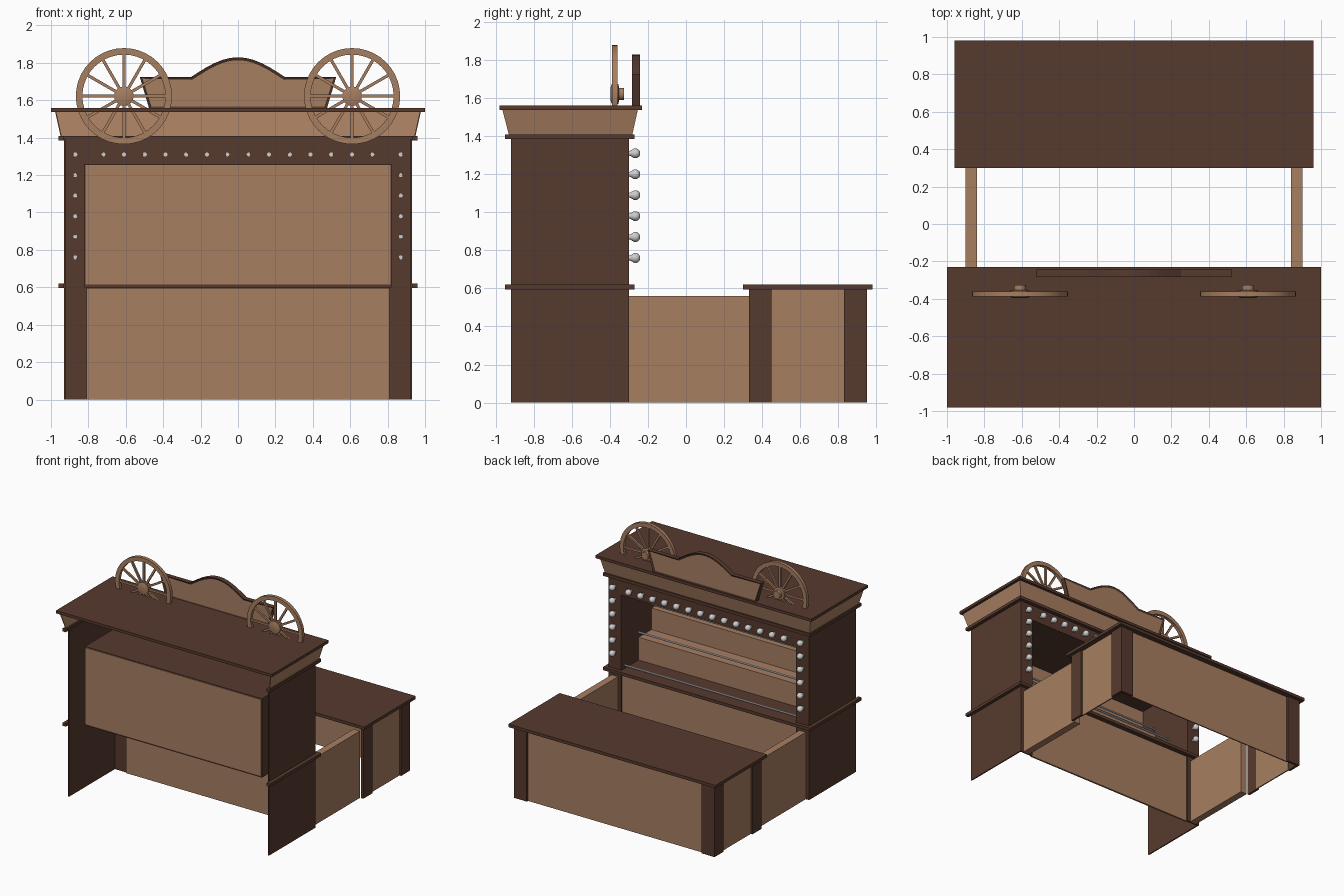
import bpy, bmesh, math
from mathutils import Matrix, Vector

if "Cube" in bpy.data.objects:
    bpy.data.objects.remove(bpy.data.objects["Cube"])


def material(name, rgb):
    m = bpy.data.materials.new(name)
    m.diffuse_color = (*rgb, 1)
    m.use_nodes = True
    m.node_tree.nodes["Principled BSDF"].inputs["Base Color"].default_value = m.diffuse_color
    return m


DARK = material("dark_wood", (0.094, 0.042, 0.027))
TAN = material("tan_wood", (0.39, 0.21, 0.12))
GREY = material("pale_grey", (0.62, 0.62, 0.62))


def finish(name, bm, *mats, smooth=False):
    bmesh.ops.recalc_face_normals(bm, faces=bm.faces)
    me = bpy.data.meshes.new(name)
    bm.to_mesh(me)
    bm.free()
    for m in mats:
        me.materials.append(m)
    ob = bpy.data.objects.new(name, me)
    bpy.context.collection.objects.link(ob)
    if smooth:
        bpy.ops.object.select_all(action='DESELECT')
        ob.select_set(True)
        bpy.context.view_layer.objects.active = ob
        bpy.ops.object.shade_smooth_by_angle(angle=math.radians(40))
    return ob


def add_box(bm, x, y, z, rot=None):
    size = Vector((x[1] - x[0], y[1] - y[0], z[1] - z[0]))
    mid = Vector((sum(x) / 2, sum(y) / 2, sum(z) / 2))
    mat = Matrix.Translation(mid) @ Matrix.Diagonal((*size, 1))
    bmesh.ops.create_cube(bm, size=1, matrix=rot @ mat if rot else mat)


def boxes(name, mat, *specs):
    bm = bmesh.new()
    for s in specs:
        add_box(bm, *s)
    return finish(name, bm, mat)


def both(*specs):
    """Each box spec plus its mirror image in x."""
    out = []
    for x, y, z in specs:
        out += [(x, y, z), ((-x[1], -x[0]), y, z)]
    return out


def lathe(bm, profile, centre, segs, closed=False):
    """Turn (radius, y) points about a y axis through centre."""
    rings = []
    for i in range(segs):
        a = 2 * math.pi * i / segs
        rings.append([bm.verts.new((centre[0] + r * math.cos(a), y,
                                    centre[1] + r * math.sin(a))) for r, y in profile])
    n = len(profile)
    for i in range(segs):
        p, q = rings[i], rings[(i + 1) % segs]
        for j in range(n if closed else n - 1):
            k = (j + 1) % n
            bm.faces.new((p[j], p[k], q[k], q[j]))
    if not closed:
        bm.faces.new([r[0] for r in rings])
        bm.faces.new([r[-1] for r in rings])


# ---- back cabinet ----
boxes("cabinet_sides", DARK, *both(((0.92, 0.93), (-0.92, -0.30), (0, 1.39))))
boxes("cabinet_face_frame", DARK,
      *both(((0.81, 0.93), (-0.315, -0.30), (0, 1.39))),
      ((-0.81, 0.81), (-0.315, -0.30), (1.25, 1.39)))
boxes("cabinet_lower_panel", TAN, ((-0.81, 0.81), (-0.325, -0.31), (0, 0.595)))
for label, z in (("waist", (0.595, 0.62)), ("upper", (1.385, 1.41))):
    boxes(label + "_trim", DARK, *both(((0.93, 0.96), (-0.95, -0.30), z)),
          ((-0.96, 0.96), (-0.315, -0.27), z))
boxes("cabinet_top", DARK, ((-1, 1), (-0.98, -0.23), (1.537, 1.56)))

# ---- flared crown, open at the back ----
bm = bmesh.new()
low = [(-0.945, -0.93), (-0.945, -0.285), (0.945, -0.285), (0.945, -0.93)]
high = [(-0.975, -0.965), (-0.975, -0.255), (0.975, -0.255), (0.975, -0.965)]
a = [bm.verts.new((*p, 1.405)) for p in low]
b = [bm.verts.new((*p, 1.54)) for p in high]
for i in range(3):
    bm.faces.new((a[i], a[i + 1], b[i + 1], b[i]))
crown = finish("flared_crown", bm, TAN)
sol = crown.modifiers.new("thickness", 'SOLIDIFY')
sol.thickness = 0.006
sol.offset = 0

# ---- shelf box with stepped shelves ----
boxes("shelf_box_shell", DARK,
      *both(((0.81, 0.82), (-0.855, -0.31), (0.60, 1.26))),
      ((-0.82, 0.82), (-0.855, -0.31), (1.25, 1.26)),
      ((-0.82, 0.82), (-0.855, -0.30), (0.60, 0.62)))
boxes("shelf_box_back", TAN, ((-0.815, 0.815), (-0.862, -0.855), (0.615, 1.255)))
boxes("shelf_steps", TAN,
      ((-0.81, 0.81), (-0.70, -0.53), (0.62, 0.81)),
      ((-0.81, 0.81), (-0.855, -0.70), (0.62, 0.99)))
bm = bmesh.new()
for y, z in ((-0.35, 0.645), (-0.535, 0.85), (-0.705, 1.02)):
    bmesh.ops.create_cone(bm, cap_ends=True, segments=8, radius1=0.008, radius2=0.008,
                          depth=1.62, matrix=Matrix.Translation((0, y, z))
                          @ Matrix.Rotation(math.pi / 2, 4, 'Y'))
finish("shelf_rails", bm, GREY, smooth=True)

# ---- light bulbs round the opening ----
spots = [(-0.72 + 1.44 * i / 13, 1.31) for i in range(14)]
spots += [(s * 0.87, 1.31 - 0.11 * i) for s in (-1, 1) for i in range(6)]
bulb = [(0.011, -0.318), (0.013, -0.295)]
bulb += [(0.026 * math.sin(t), -0.266 - 0.026 * math.cos(t))
         for t in [math.radians(d) for d in (45, 70, 95, 120, 145, 168)]]
bm = bmesh.new()
for c in spots:
    lathe(bm, bulb, c, 12)
finish("light_bulbs", bm, GREY, smooth=True)

# ---- sign board with arched top: dark frame, tan sunken faces ----
w, h, half = 0.25, 0.105, 12
arch = []
for i in range(half + 1):
    x = w - 2 * w * i / half
    arch.append((x, 1.725 + h * (math.cos(math.pi * x / (2 * w))) ** 1.0))
outline = [(-0.475, 1.555), (0.475, 1.555), (0.525, 1.725)] + arch + [(-0.525, 1.725)]
bm = bmesh.new()
ends = []
loops = [[bm.verts.new((x, y, z)) for x, z in outline] for y in (-0.283, -0.243)]
ends = [bm.faces.new(l) for l in loops]
n = len(outline)
for i in range(n):
    j = (i + 1) % n
    bm.faces.new((loops[0][i], loops[0][j], loops[1][j], loops[1][i]))
bmesh.ops.recalc_face_normals(bm, faces=bm.faces)
bmesh.ops.inset_individual(bm, faces=ends, thickness=0.016, depth=-0.008)
for f in ends:
    f.material_index = 1
finish("sign_board", bm, DARK, TAN)

# ---- wagon wheels ----
for side, cx in (("left", -0.61), ("right", 0.61)):
    cz = 1.622
    bm = bmesh.new()
    lathe(bm, [(0.222, -0.388), (0.257, -0.388), (0.257, -0.36), (0.222, -0.36)],
          (cx, cz), 40, closed=True)
    lathe(bm, [(0.035, -0.396), (0.052, -0.39), (0.052, -0.355),
               (0.032, -0.352), (0.032, -0.325)], (cx, cz), 20)
    for i in range(12):
        rot = Matrix.Translation((cx, -0.374, cz)) @ Matrix.Rotation(i * math.pi / 6, 4, 'Y')
        add_box(bm, (0.045, 0.226), (-0.008, 0.008), (-0.008, 0.008), rot)
    finish(side + "_wheel", bm, TAN, smooth=True)

# ---- low walls joining cabinet and counter ----
boxes("low_side_walls", TAN, *both(((0.84, 0.90), (-0.30, 0.33), (0, 0.56))))

# ---- front counter, an open-backed shell ----
boxes("counter_top", DARK, ((-0.96, 0.96), (0.30, 0.98), (0.595, 0.62)))
boxes("counter_posts", DARK, *both(
    ((0.91, 0.93), (0.33, 0.45), (0, 0.597)),
    ((0.91, 0.93), (0.83, 0.95), (0, 0.597)),
    ((0.81, 0.91), (0.93, 0.95), (0, 0.597))))
boxes("counter_panels", TAN,
      *both(((0.905, 0.915), (0.44, 0.84), (0, 0.597))),
      ((-0.82, 0.82), (0.925, 0.935), (0, 0.597)))
